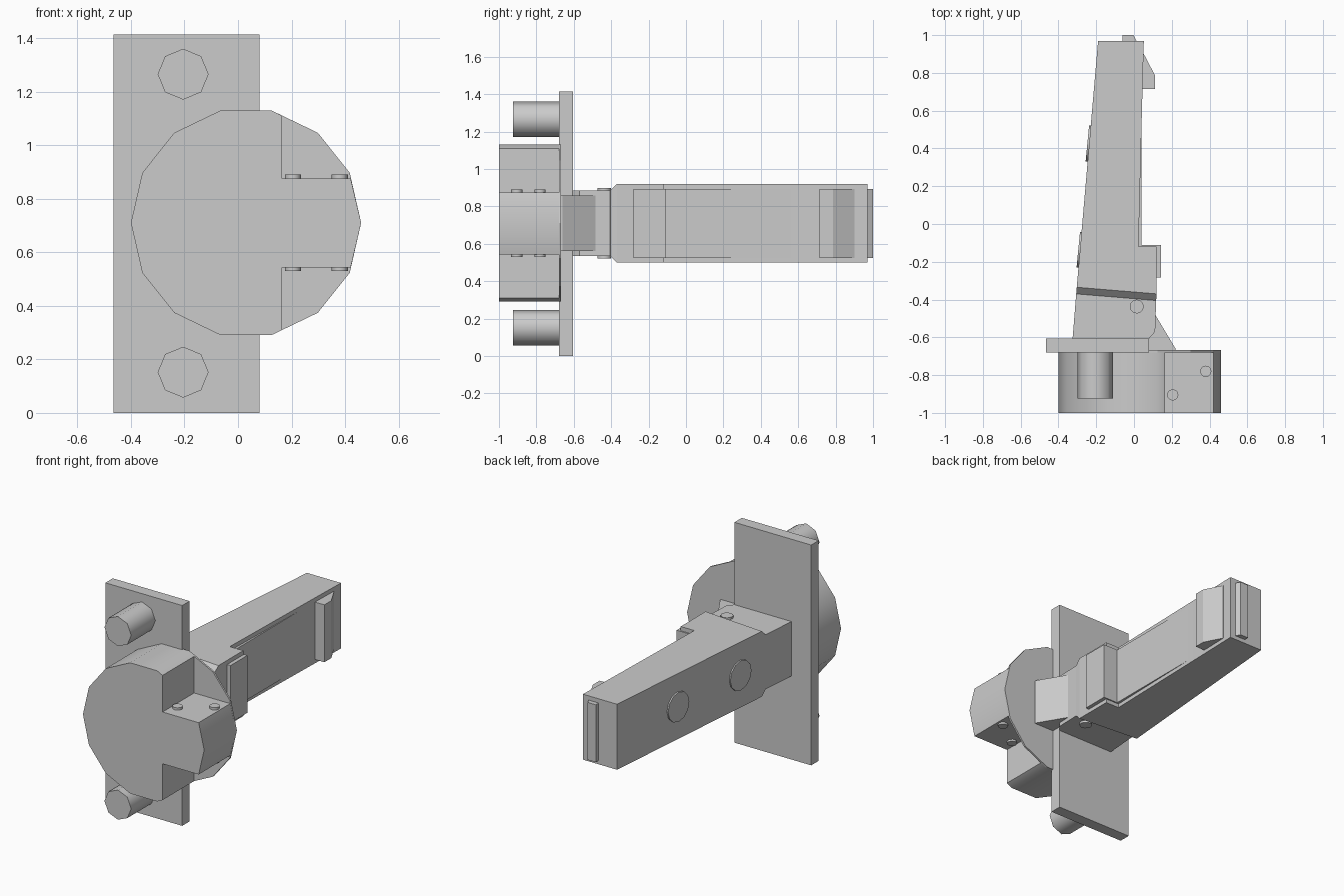
import bpy, bmesh, math
from mathutils import Vector

if "Cube" in bpy.data.objects:
    bpy.data.objects.remove(bpy.data.objects["Cube"])

MID = 0.71  # mirror height of the whole model


def finish(name, bm, smooth=False):
    bmesh.ops.recalc_face_normals(bm, faces=bm.faces)
    me = bpy.data.meshes.new(name)
    bm.to_mesh(me)
    bm.free()
    ob = bpy.data.objects.new(name, me)
    bpy.context.collection.objects.link(ob)
    if smooth:
        bpy.ops.object.select_all(action='DESELECT')
        ob.select_set(True)
        bpy.context.view_layer.objects.active = ob
        bpy.ops.object.shade_smooth_by_angle(angle=math.radians(50))
    return ob


def prism(name, pts, a, b, axis='Z', smooth=False):
    """Extrude a profile from a to b. Profile is (x, y) for Z, (x, z) for Y."""
    bm = bmesh.new()
    place = (lambda p, t: (p[0], p[1], t)) if axis == 'Z' else (lambda p, t: (p[0], t, p[1]))
    f = bm.faces.new([bm.verts.new(place(p, a)) for p in pts])
    new = bmesh.ops.extrude_face_region(bm, geom=[f])['geom']
    d = Vector((0, 0, b - a)) if axis == 'Z' else Vector((0, b - a, 0))
    bmesh.ops.translate(bm, vec=d, verts=[v for v in new if isinstance(v, bmesh.types.BMVert)])
    return finish(name, bm, smooth)


def ring(cx, cy, r, n, start=0):
    return [(cx + r * math.cos(start + i * math.tau / n),
             cy + r * math.sin(start + i * math.tau / n)) for i in range(n)]


def rect(x0, x1, y0, y1):
    return [(x0, y0), (x1, y0), (x1, y1), (x0, y1)]


# mounting plate and its two pegs
prism("mounting_plate", rect(-0.465, 0.08, 0, 1.413), -0.68, -0.605, 'Y')
for z in (0.152, 1.265):
    prism("peg", ring(-0.205, z, 0.095, 8), -0.925, -0.675, 'Y', True)

# drum with two corner notches leaving a tab on the right
circle = ring(0.03, MID, 0.43, 14)
drum = [(0.165, 0.875)] + [(0.165, 1.11)] + circle[3:12] + [(0.165, 0.31), (0.165, 0.543)]
tab = [(0.421, 0.543), circle[0], (0.421, 0.875)]
prism("drum", drum + tab, -1, -0.68, 'Y', True)
prism("drum_back_disc", circle, -0.68, -0.668, 'Y')

# small rivets on the tab and the arm neck, top and bottom
for x, y, r, h0, h1 in ((0.205, -0.905, 0.03, 0.15, 0.18),
                        (0.38, -0.78, 0.03, 0.15, 0.18),
                        (0.015, -0.437, 0.037, 0.16, 0.189)):
    for s in (-1, 1):
        prism("rivet", ring(x, y, r, 12), MID + s * h0, MID + s * h1, 'Z', True)

# tapered arm
prism("arm", [(-0.303, -0.335), (0.12, -0.37), (0.12, -0.118), (0.024, -0.118),
              (0.042, 0.6), (0.052, 0.97), (-0.19, 0.97)], 0.5, 0.92)

# neck behind the arm with the slanted shoulder between them
prism("arm_neck", [(-0.325, -0.606), (-0.306, -0.37), (0.117, -0.405), (0.112, -0.57),
                   (0.08, -0.606)], 0.535, 0.885)
bm = bmesh.new()
for s in (-1, 1):
    for x, y, h in ((-0.303, -0.335, 0.21), (0.12, -0.37, 0.21),
                    (-0.306, -0.37, 0.175), (0.117, -0.405, 0.175)):
        bm.verts.new((x, y, MID + s * h))
bmesh.ops.convex_hull(bm, input=bm.verts)
finish("arm_shoulder", bm)

# gusset joining the neck to the drum
prism("gusset", [(0.06, -0.48), (0.114, -0.483), (0.22, -0.66), (0.22, -0.67), (0.06, -0.67)],
      0.56, 0.857)

# right side panel, thumb block, catch and tip, all the same height
for name, pts in (
        ("side_panel", rect(0, 0.041, -0.12, 0.6)),
        ("thumb_block", [(0.1, -0.282), (0.144, -0.282), (0.144, -0.11), (0.024, -0.11),
                         (0.024, -0.125), (0.1, -0.125)]),
        ("catch", [(0.02, 0.715), (0.112, 0.715), (0.112, 0.785), (0.052, 0.9), (0.02, 0.9)]),
        ("tip", [(-0.06, 0.96), (-0.06, 1.0), (-0.003, 1.0), (0.018, 0.96)])):
    prism(name, pts, 0.525, 0.893)

# two shallow round buttons on the sloped left side
for y, x in ((0.425, -0.232), (-0.137, -0.28)):
    b = prism("side_button", ring(0, 0, 0.095, 12), -0.015, 0.015, 'Z', True)
    b.location = (x, y, MID)
    b.rotation_euler = (0, math.radians(90), math.radians(-5.5))
